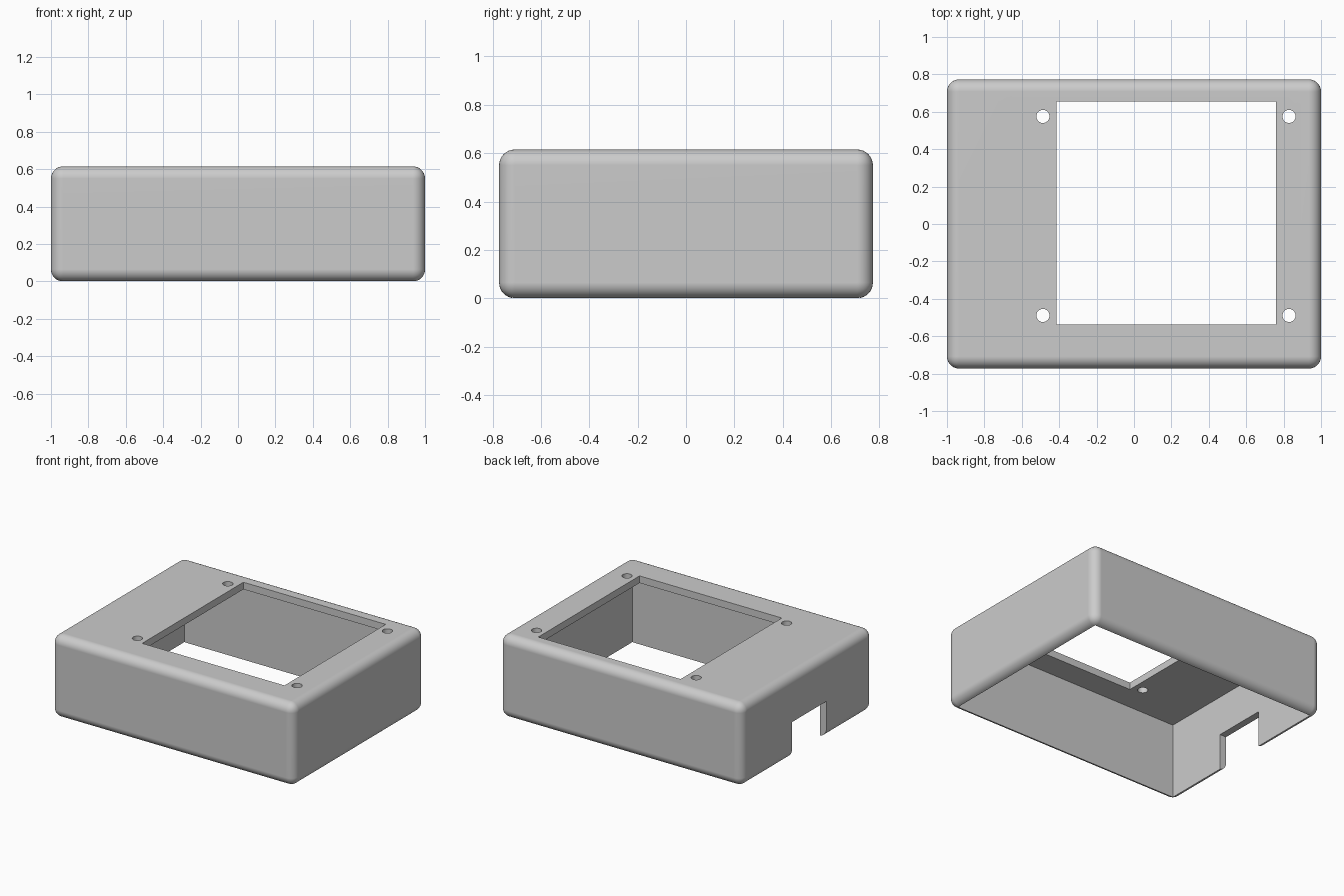
import bpy
import bmesh
from mathutils import Matrix, Vector

cube = bpy.data.objects.get("Cube")
if cube:
    bpy.data.objects.remove(cube, do_unlink=True)

HALF_X, HALF_Y, HEIGHT = 1.0, 0.773, 0.615
WALL, ROUND = 0.053, 0.065

grey = bpy.data.materials.new("light_grey_plastic")
grey.use_nodes = True
colour = (0.6, 0.6, 0.6, 1.0)
grey.diffuse_color = colour
grey.node_tree.nodes["Principled BSDF"].inputs["Base Color"].default_value = colour


def to_object(name, bm):
    mesh = bpy.data.meshes.new(name)
    bm.to_mesh(mesh)
    bm.free()
    obj = bpy.data.objects.new(name, mesh)
    mesh.materials.append(grey)
    bpy.context.collection.objects.link(obj)
    return obj


def box(name, low, high, bevel=0):
    low, high = Vector(low), Vector(high)
    size = Matrix.Diagonal((high - low).to_4d())
    bm = bmesh.new()
    bmesh.ops.create_cube(bm, size=1, matrix=Matrix.Translation((low + high) / 2) @ size)
    if bevel:
        bmesh.ops.bevel(bm, geom=bm.edges[:], offset=bevel, segments=8,
                        profile=0.5, affect='EDGES')
    return to_object(name, bm)


def cylinder(name, x, y, radius):
    bm = bmesh.new()
    bmesh.ops.create_cone(bm, cap_ends=True, segments=32, radius1=radius, radius2=radius,
                          depth=0.3, matrix=Matrix.Translation((x, y, HEIGHT)))
    return to_object(name, bm)


# Rounded outer block
case = box("display_case", (-HALF_X, -HALF_Y, 0), (HALF_X, HALF_Y, HEIGHT), ROUND)

# Hollow open at the bottom, screen window, cable notch in the -x wall
cutters = [
    box("cavity_cutter", (WALL - HALF_X, WALL - HALF_Y, -0.2),
        (HALF_X - WALL, HALF_Y - WALL, HEIGHT - WALL)),
    box("window_cutter", (-0.414, -0.537, 0.4), (0.759, 0.655, 0.8)),
    box("notch_cutter", (-1.2, -0.225, -0.2), (-0.8, 0.18, 0.27)),
]
# Four screw holes around the window
cutters += [cylinder("screw_hole_cutter", x, y, 0.035)
            for x in (-0.487, 0.829) for y in (-0.489, 0.575)]

bpy.ops.object.select_all(action='DESELECT')
bpy.context.view_layer.objects.active = case
case.select_set(True)
for cutter in cutters:
    cut = case.modifiers.new(cutter.name, 'BOOLEAN')
    cut.operation = 'DIFFERENCE'
    cut.solver = 'EXACT'
    cut.object = cutter
    bpy.ops.object.modifier_apply(modifier=cut.name)
    bpy.data.objects.remove(cutter, do_unlink=True)

# Smooth rounded edges, flat walls and crisp cut edges
bpy.ops.object.shade_smooth_by_angle(angle=0.6)
normals = case.modifiers.new("flat_walls", 'WEIGHTED_NORMAL')
normals.keep_sharp = True
